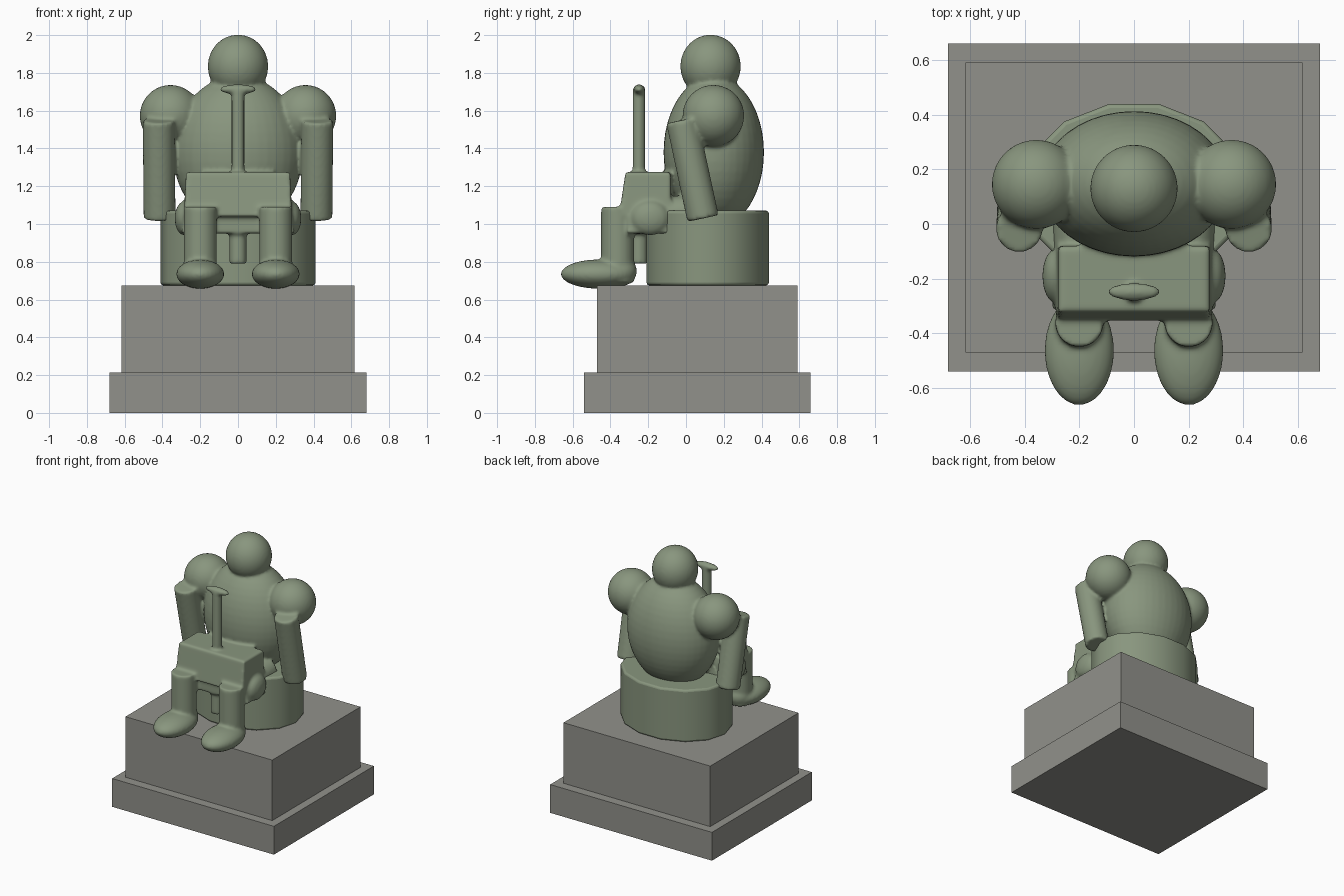
import bpy, bmesh, math
from mathutils import Matrix, Vector

if "Cube" in bpy.data.objects:
    bpy.data.objects.remove(bpy.data.objects["Cube"])


def material(name, rgb):
    m = bpy.data.materials.new(name)
    m.diffuse_color = (*rgb, 1)
    m.use_nodes = True
    m.node_tree.nodes["Principled BSDF"].inputs["Base Color"].default_value = m.diffuse_color
    return m


bronze = material("green bronze", (0.25, 0.305, 0.21))
stone = material("grey stone", (0.285, 0.285, 0.258))


def finish(name, bm, mat):
    bmesh.ops.recalc_face_normals(bm, faces=bm.faces[:])
    me = bpy.data.meshes.new(name)
    bm.to_mesh(me)
    bm.free()
    me.materials.append(mat)
    ob = bpy.data.objects.new(name, me)
    bpy.context.collection.objects.link(ob)
    return ob


def box(bm, x, y0, y1, z0, z1):
    mat = Matrix.Translation((0, (y0 + y1) / 2, (z0 + z1) / 2)) @ \
        Matrix.Diagonal((2 * x, y1 - y0, z1 - z0, 1))
    return bmesh.ops.create_cube(bm, size=1, matrix=mat)["verts"]


def ball(bm, c, r):
    bmesh.ops.create_uvsphere(bm, u_segments=40, v_segments=24, radius=1,
                              matrix=Matrix.Translation(c) @ Matrix.Diagonal((*r, 1)))


def rod(bm, a, b, r1, r2, n=24):
    a, b = Vector(a), Vector(b)
    q = (b - a).to_track_quat('Z', 'Y').to_matrix().to_4x4()
    bmesh.ops.create_cone(bm, cap_ends=True, segments=n, radius1=r1, radius2=r2,
                          depth=(b - a).length,
                          matrix=Matrix.Translation((a + b) / 2) @ q)


# two-step plinth
for name, dims in (("plinth_base", (0.68, -0.54, 0.66, 0, 0.215)),
                   ("plinth_block", (0.617, -0.47, 0.59, 0.215, 0.675))):
    bm = bmesh.new()
    box(bm, *dims)
    finish(name, bm, stone)

# faceted oval seat
bm = bmesh.new()
bmesh.ops.create_cone(bm, cap_ends=True, segments=14, radius1=1, radius2=1, depth=1,
                      matrix=Matrix.Translation((0, 0.115, 0.873)) @
                      Matrix.Diagonal((0.41, 0.332, 0.396, 1)) @
                      Matrix.Rotation(math.pi / 2, 4, 'Z'))
seat = finish("seat", bm, bronze)
bev = seat.modifiers.new("soft edges", 'BEVEL')
bev.width = 0.015
bev.segments = 3
bev.angle_limit = math.radians(50)

# seated figure, merged into one cast surface
bm = bmesh.new()
ball(bm, (0, 0.13, 1.835), (0.16, 0.16, 0.167))
ball(bm, (0, 0.147, 1.38), (0.345, 0.266, 0.405))
for s in (-1, 1):
    ball(bm, (s * 0.357, 0.145, 1.573), (0.163, 0.163, 0.163))            # shoulder
    rod(bm, (s * 0.42, -0.022, 1.55), (s * 0.415, 0.09, 1.03), 0.085, 0.085)  # arm
    rod(bm, (s * 0.2, -0.362, 0.69), (s * 0.2, -0.362, 1.09), 0.088, 0.088)   # shin
    rod(bm, (s * 0.2, -0.3, 1.03), (s * 0.2, 0.05, 1.06), 0.085, 0.1)         # thigh
    ball(bm, (s * 0.2, -0.463, 0.735), (0.127, 0.2, 0.077))               # foot
    ball(bm, (s * 0.2, -0.35, 0.75), (0.09, 0.09, 0.08))                  # heel
    ball(bm, (s * 0.285, -0.19, 1.03), (0.05, 0.1, 0.09))                 # robe fold

# tapered lap with the robe hem
for v in box(bm, 0.275, -0.32, -0.08, 1.04, 1.275):
    if v.co.z < 1.1:
        v.co.x *= 1.04
        v.co.y -= 0.035 if v.co.y < -0.2 else 0
for v in box(bm, 0.3, -0.31, -0.05, 0.95, 1.06):
    if v.co.z > 1.0:
        v.co.x *= 0.95

# upright staff with flared crosspiece, ending between the shins
rod(bm, (0, -0.25, 0.79), (0, -0.25, 1.0), 0.045, 0.045)
rod(bm, (0, -0.25, 1.0), (0, -0.25, 1.71), 0.034, 0.034)
ball(bm, (0, -0.248, 1.713), (0.1, 0.032, 0.026))
figure = finish("seated_figure", bm, bronze)
rem = figure.modifiers.new("merge", 'REMESH')
rem.mode = 'VOXEL'
rem.voxel_size = 0.011
rem.use_smooth_shade = True
sm = figure.modifiers.new("soften", 'SMOOTH')
sm.factor = 0.5
sm.iterations = 5

# shading
for ob in (seat, figure):
    bpy.ops.object.select_all(action='DESELECT')
    ob.select_set(True)
    bpy.context.view_layer.objects.active = ob
    if ob == seat:
        bpy.ops.object.shade_smooth_by_angle(angle=math.radians(35))
    else:
        bpy.ops.object.shade_smooth()
